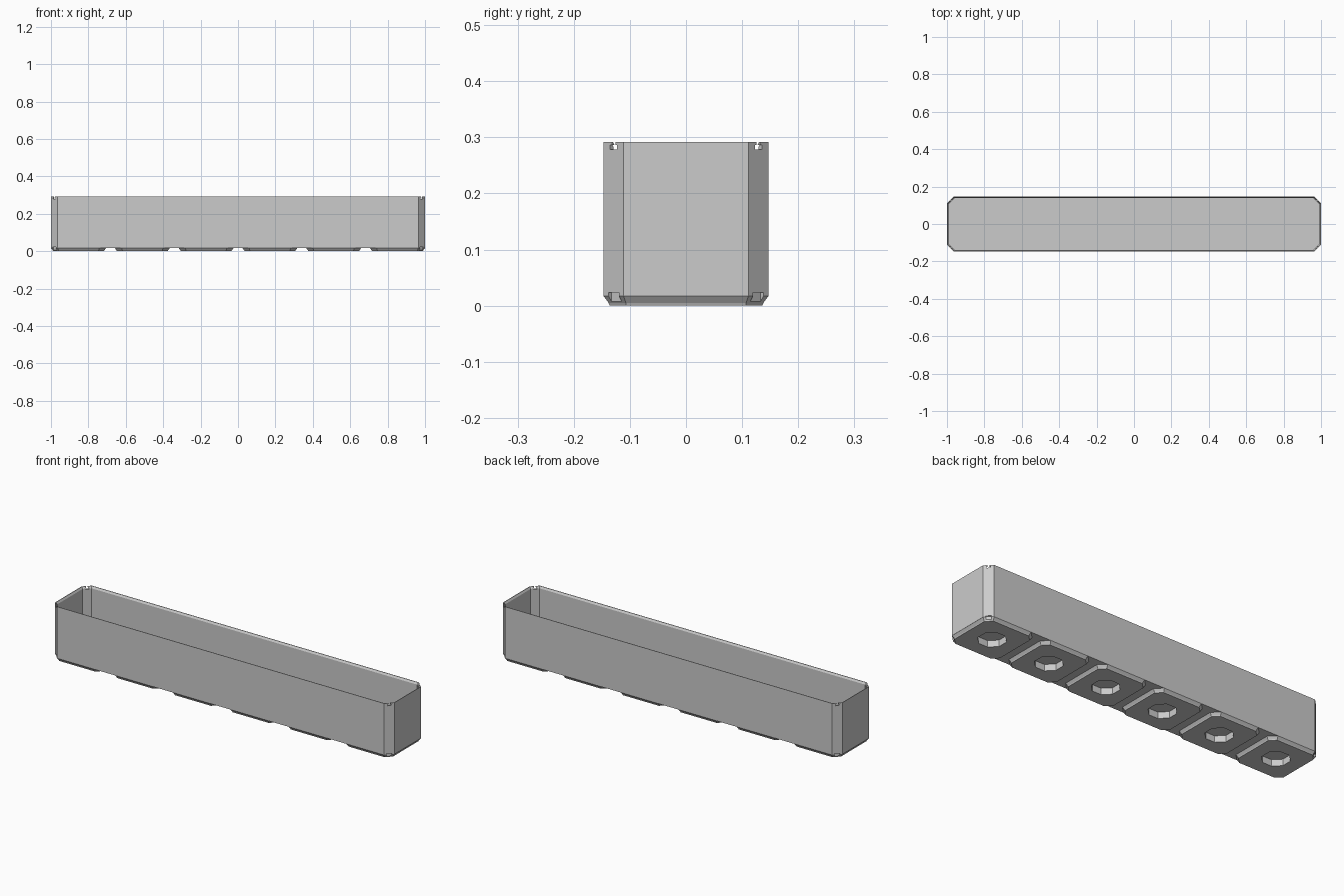
import bpy, bmesh, math
from mathutils import Matrix

cube = bpy.data.objects.get("Cube")
if cube:
    bpy.data.objects.remove(cube, do_unlink=True)

HX, HY, TOP = 1.0, 0.147, 0.292     # outer half sizes and height
CH = 0.036                          # corner chamfer
BASE, FLOOR, WELL = 0.017, 0.042, 0.034
PITCH = 0.341

grey = bpy.data.materials.new("plain grey")
grey.use_nodes = True
grey.diffuse_color = (0.6, 0.6, 0.6, 1)
grey.node_tree.nodes["Principled BSDF"].inputs["Base Color"].default_value = (0.6, 0.6, 0.6, 1)


def octagon(hx, hy, c, z, cx=0):
    """Rectangle with chamfered corners, counter-clockwise."""
    return [(cx + x, y, z) for x, y in (
        (hx, c - hy), (hx, hy - c), (hx - c, hy), (c - hx, hy),
        (-hx, hy - c), (-hx, c - hy), (c - hx, -hy), (hx - c, -hy))]


def inset(hx, hy, d, z, cx=0):
    return octagon(hx - d, hy - d, CH - d * 0.586, z, cx)


def loft(bm, loops, closed=False):
    """Skin a stack of rings; cap the ends or join last to first."""
    rings = [[bm.verts.new(p) for p in loop] for loop in loops]
    pairs = list(zip(rings, rings[1:]))
    if closed:
        pairs.append((rings[-1], rings[0]))
    else:
        bm.faces.new(rings[0][::-1])
        bm.faces.new(rings[-1])
    for a, b in pairs:
        for i in range(len(a)):
            j = (i + 1) % len(a)
            bm.faces.new((a[i], a[j], b[j], b[i]))


def finish(bm, name):
    bmesh.ops.recalc_face_normals(bm, faces=bm.faces)
    mesh = bpy.data.meshes.new(name)
    bm.to_mesh(mesh)
    bm.free()
    mesh.materials.append(grey)
    ob = bpy.data.objects.new(name, mesh)
    bpy.context.collection.objects.link(ob)
    return ob


def corner_boxes(name, width, depth, z0, z1):
    """One box across each chamfered corner."""
    bm = bmesh.new()
    for sx in (-1, 1):
        for sy in (-1, 1):
            place = (Matrix.Translation((sx * (HX - CH / 2), sy * (HY - CH / 2), (z0 + z1) / 2))
                     @ Matrix.Rotation(math.atan2(sy, sx), 4, 'Z')
                     @ Matrix.Diagonal((depth, width, z1 - z0, 1)))
            bmesh.ops.create_cube(bm, size=1, matrix=place)
    return finish(bm, name)


def cut(ob, cutter):
    mod = ob.modifiers.new("cut", 'BOOLEAN')
    mod.operation = 'DIFFERENCE'
    mod.solver = 'EXACT'
    mod.object = cutter
    bpy.context.view_layer.objects.active = ob
    bpy.ops.object.modifier_apply(modifier=mod.name)


centres = [(i - 2.5) * PITCH for i in range(6)]
R = 0.064
RC = R * (2 - math.sqrt(2))          # regular octagon

# open tray with a thinned lip
bm = bmesh.new()
loft(bm, [inset(HX, HY, 0, BASE), inset(HX, HY, 0, TOP),
          inset(HX, HY, 0.003, TOP), inset(HX, HY, 0.009, TOP - 0.01),
          inset(HX, HY, 0.009, FLOOR)])
tray = finish(bm, "tray")

# wells under the floor
bm = bmesh.new()
for cx in centres:
    loft(bm, [octagon(R, R, RC, -0.01, cx), octagon(R, R, RC, WELL, cx)])
wells = finish(bm, "well_cutter")

# notches in the rim corners and pockets in the bottom corners
slots = corner_boxes("slot_cutter", 0.009, 0.06, TOP - 0.009, TOP + 0.02)
bulbs = corner_boxes("bulb_cutter", 0.018, 0.06, TOP - 0.014, TOP - 0.006)
pockets = corner_boxes("pocket_cutter", 0.026, 0.016, 0.007, 0.023)
for cutter in (wells, slots, bulbs, pockets):
    cut(tray, cutter)

# six flared feet, each a ring around its well
for n, cx in enumerate(centres):
    bm = bmesh.new()
    loft(bm, [inset(HY, HY, 0, BASE, cx), inset(HY, HY, 0.009, 0.005, cx),
              inset(HY, HY, 0.011, 0, cx),
              octagon(R, R, RC, 0, cx), octagon(R, R, RC, BASE, cx)], closed=True)
    foot = finish(bm, f"foot_{n + 1}")
    if n in (0, 5):
        cut(foot, pockets)

for cutter in (wells, slots, bulbs, pockets):
    bpy.data.objects.remove(cutter, do_unlink=True)
